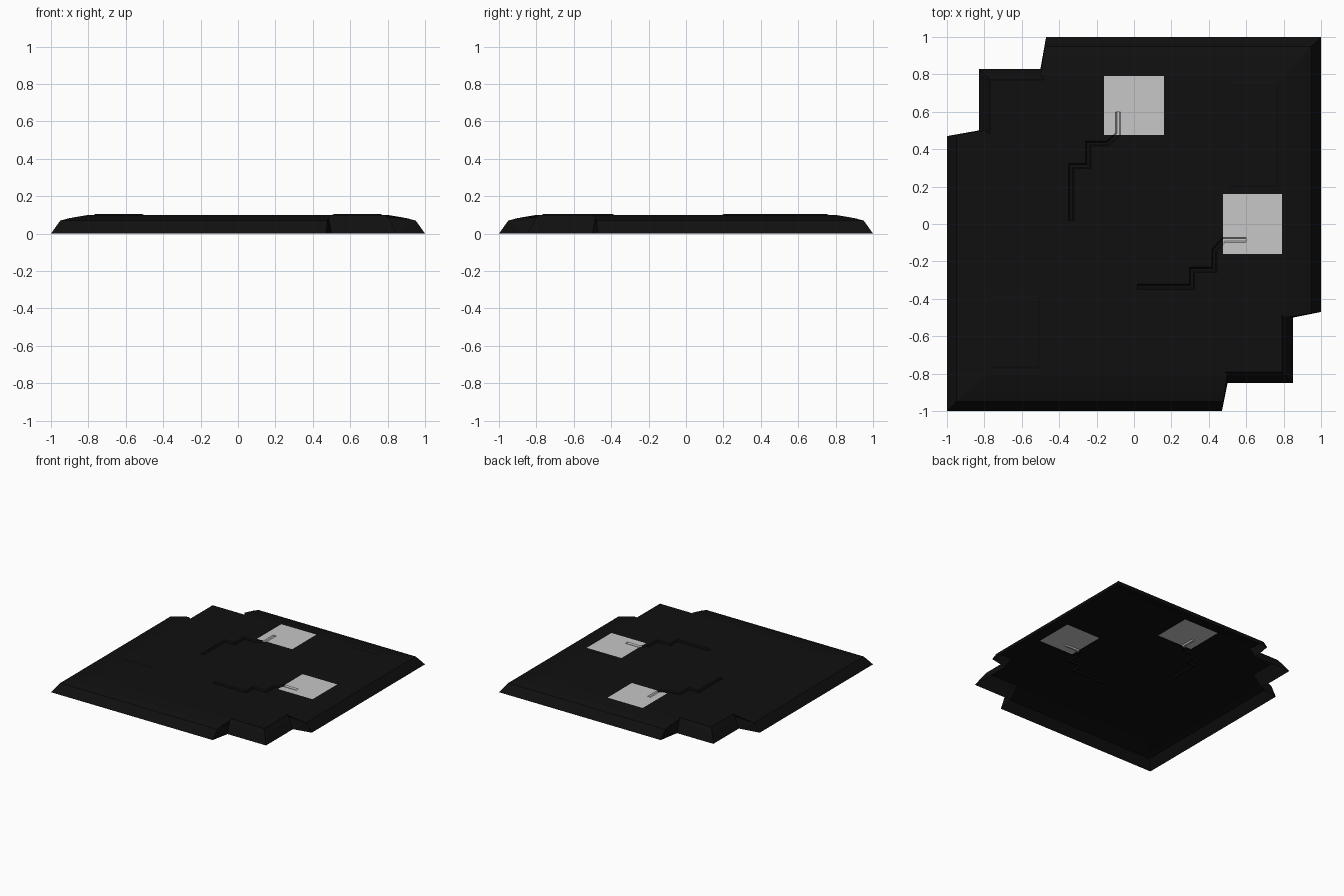
import bpy
import bmesh
from mathutils import Vector

cube = bpy.data.objects.get("Cube")
if cube:
    bpy.data.objects.remove(cube, do_unlink=True)


def material(name, value):
    mat = bpy.data.materials.new(name)
    mat.use_nodes = True
    color = (value, value, value, 1)
    mat.diffuse_color = color
    bsdf = mat.node_tree.nodes["Principled BSDF"]
    bsdf.inputs["Base Color"].default_value = color
    bsdf.inputs["Roughness"].default_value = 0.8
    return mat


black = material("black", 0.005)
grey = material("light grey", 0.57)


def make_object(name, bm, mats):
    bmesh.ops.recalc_face_normals(bm, faces=bm.faces)
    mesh = bpy.data.meshes.new(name)
    bm.to_mesh(mesh)
    bm.free()
    for mat in mats:
        mesh.materials.append(mat)
    obj = bpy.data.objects.new(name, mesh)
    bpy.context.collection.objects.link(obj)
    return obj


def loft(bm, rings):
    """Closed solid through rings of equal length."""
    loops = [[bm.verts.new(p) for p in ring] for ring in rings]
    n = len(loops[0])
    for low, high in zip(loops, loops[1:]):
        for i in range(n):
            j = (i + 1) % n
            bm.faces.new((low[i], low[j], high[j], high[i]))
    bm.faces.new(loops[0][::-1])
    bm.faces.new(loops[-1])


# Tile outline: square with two opposite stepped corners
def tile_ring(inset, notch_inset, z):
    h = 1 - inset
    lip = 0.47 + 0.15 * inset
    inner = 0.5 - 0.3 * notch_inset
    ring = []
    for sign, step in ((1, 0.85), (-1, 0.83)):
        s = step - notch_inset
        half = [(lip, -h), (inner, -s), (s, -s), (s, -inner), (h, -lip), (h, h)]
        ring += [(sign * x, sign * y, z) for x, y in half]
    return ring


bm = bmesh.new()
profile = [(0, 0, 0), (0.05, 0.04, 0.07), (0.1, 0.05, 0.083), (0.2, 0.06, 0.1)]
loft(bm, [tile_ring(*level) for level in profile])
tile = make_object("floor_tile", bm, [black, grey])


# Groove cutter: a mitred strip with sloping sides
def strip_ring(path, half, z):
    pts = [Vector(p) for p in path]
    left, right = [], []
    for i, p in enumerate(pts):
        before = (p - pts[i - 1]).normalized() if i else None
        after = (pts[i + 1] - p).normalized() if i < len(pts) - 1 else None
        a, b = before or after, after or before
        na, nb = Vector((-a.y, a.x)), Vector((-b.y, b.x))
        miter = (na + nb) / (1 + na.dot(nb)) * half
        left.append((*(p + miter), z))
        right.append((*(p - miter), z))
    return left + right[::-1]


groove = [(-0.335, 0.02), (-0.335, 0.31), (-0.245, 0.31), (-0.245, 0.43),
          (-0.14, 0.43), (-0.085, 0.48), (-0.085, 0.6)]
cutters = []
for path in (groove, [(y, x) for x, y in groove]):
    bm = bmesh.new()
    loft(bm, [strip_ring(path, 0.007, 0.09), strip_ring(path, 0.021, 0.11)])
    cutter = make_object("groove_cutter", bm, [])
    cutter.hide_render = True
    cutters.append(cutter)
    mod = tile.modifiers.new("groove", 'BOOLEAN')
    mod.operation = 'DIFFERENCE'
    mod.solver = 'EXACT'
    mod.object = cutter

# Bake the grooves, open the underside and paint the two square patches
depsgraph = bpy.context.evaluated_depsgraph_get()
bm = bmesh.new()
bm.from_object(tile, depsgraph)
for cutter in cutters:
    bpy.data.objects.remove(cutter, do_unlink=True)
tile.modifiers.clear()

under = [f for f in bm.faces if all(v.co.z < 0.001 for v in f.verts)]
bmesh.ops.delete(bm, geom=under, context='FACES')
bmesh.ops.triangulate(bm, faces=bm.faces)

near, far, side = 0.475, 0.79, 0.16
for axis in (Vector((1, 0, 0)), Vector((0, 1, 0))):
    for offset in (-side, side, near, far):
        geom = bm.verts[:] + bm.edges[:] + bm.faces[:]
        bmesh.ops.bisect_plane(bm, geom=geom, plane_co=axis * offset,
                               plane_no=axis, dist=0.00001)


def in_patch(across, along):
    return abs(across) < side and near < along < far


for face in bm.faces:
    c = face.calc_center_median()
    patch = c.z > 0.08 and (in_patch(c.x, c.y) or in_patch(c.y, c.x))
    face.material_index = 1 if patch else 0
    face.smooth = False
bm.to_mesh(tile.data)
bm.free()


# Two barely raised panels on the top
def raised_panel(name, x0, x1, y0, y1):
    bm = bmesh.new()
    rings = []
    for inset, z in ((0, 0.0995), (0.015, 0.105)):
        a, b, c, d = x0 + inset, x1 - inset, y0 + inset, y1 - inset
        rings.append([(a, c, z), (b, c, z), (b, d, z), (a, d, z)])
    loft(bm, rings)
    make_object(name, bm, [black])


raised_panel("front_right_panel", -0.775, -0.5, -0.775, -0.38)
raised_panel("back_left_panel", 0.5, 0.775, 0.19, 0.765)
